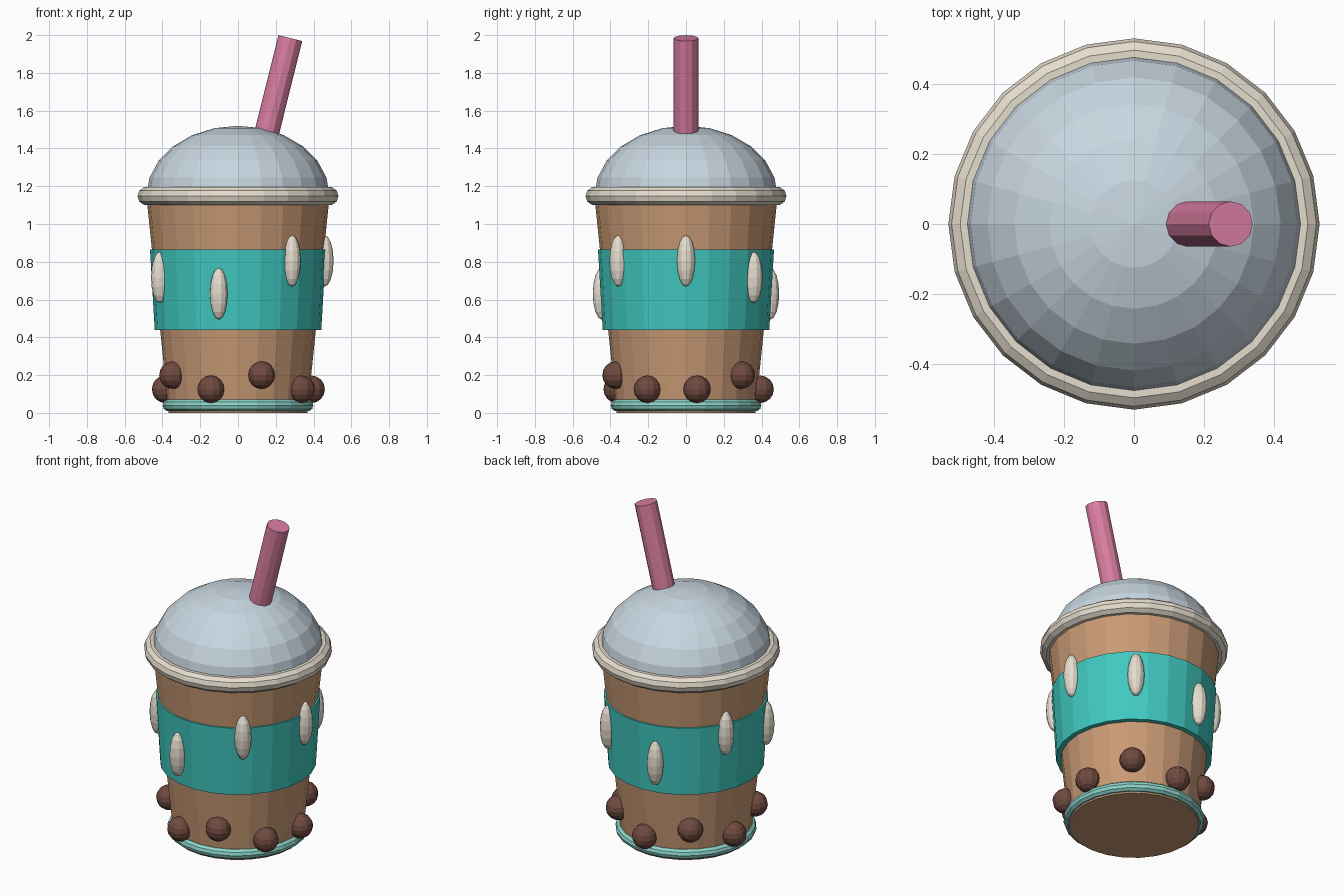
import bpy
from math import cos, sin, pi, radians
from mathutils import Vector

cube = bpy.data.objects.get("Cube")
if cube:
    bpy.data.objects.remove(cube, do_unlink=True)


def material(name, rgb):
    """Make a flat material from 0-255 screen values."""
    linear = [((c / 255 + 0.055) / 1.055) ** 2.4 for c in rgb] + [1]
    mat = bpy.data.materials.new(name)
    mat.use_nodes = True
    mat.diffuse_color = linear
    mat.node_tree.nodes["Principled BSDF"].inputs["Base Color"].default_value = linear
    return mat


tea = material("milk tea", (201, 154, 117))
teal = material("teal sleeve", (64, 201, 192))
mint = material("mint base", (140, 212, 202))
cream = material("cream", (229, 221, 206))
glass = material("pale blue dome", (200, 214, 224))
brown = material("dark pearl", (112, 74, 64))
pink = material("pink straw", (218, 126, 161))


def finish(name, mat):
    obj = bpy.context.object
    obj.name = name
    obj.data.materials.append(mat)
    return obj


def cone(name, mat, r_low, r_high, z_low, z_high):
    bpy.ops.mesh.primitive_cone_add(vertices=24, radius1=r_low, radius2=r_high,
                                    depth=z_high - z_low,
                                    location=(0, 0, (z_low + z_high) / 2))
    return finish(name, mat)


def ring(name, mat, major, minor, z):
    bpy.ops.mesh.primitive_torus_add(major_segments=24, minor_segments=10,
                                     major_radius=major, minor_radius=minor,
                                     location=(0, 0, z))
    return finish(name, mat)


def ball(name, mat, segments, rings, location, scale, turn=0):
    bpy.ops.mesh.primitive_uv_sphere_add(segments=segments, ring_count=rings, radius=1,
                                         location=location, rotation=(0, 0, turn))
    bpy.context.object.scale = scale
    return finish(name, mat)


# Cup, sleeve and rings
cone("cup_body", tea, 0.367, 0.485, 0, 1.15)
cone("sleeve", teal, 0.441, 0.466, 0.44, 0.866)
ring("base_ring", mint, 0.367, 0.032, 0.04)
ring("lid_rim", cream, 0.483, 0.049, 1.148)

# Domed lid
ball("dome_lid", glass, 24, 12, (0, 0, 1.15), (0.485, 0.485, 0.37))

# Tilted straw
low, high = Vector((0.094, 0, 1.25)), Vector((0.277, 0, 1.984))
axis = high - low
bpy.ops.mesh.primitive_cylinder_add(vertices=12, radius=0.065, depth=axis.length,
                                    location=(low + high) / 2,
                                    rotation=(0, radians(14), 0))
finish("straw", pink)

# Long studs on the sleeve, at three stepped heights
for i in range(7):
    a = i * 2 * pi / 7
    place = (0.458 * cos(a), 0.458 * sin(a), 0.805 - 0.087 * (i % 3))
    ball(f"sleeve_stud_{i + 1}", cream, 12, 8, place, (0.048, 0.048, 0.137), a)

# Pearls around the foot of the cup, alternating in height
for i in range(9):
    a = 0.15 + i * 2 * pi / 9
    place = (0.392 * cos(a), 0.392 * sin(a), 0.125 + 0.075 * (i % 2))
    ball(f"pearl_{i + 1}", brown, 12, 8, place, (0.073, 0.073, 0.073), a)
